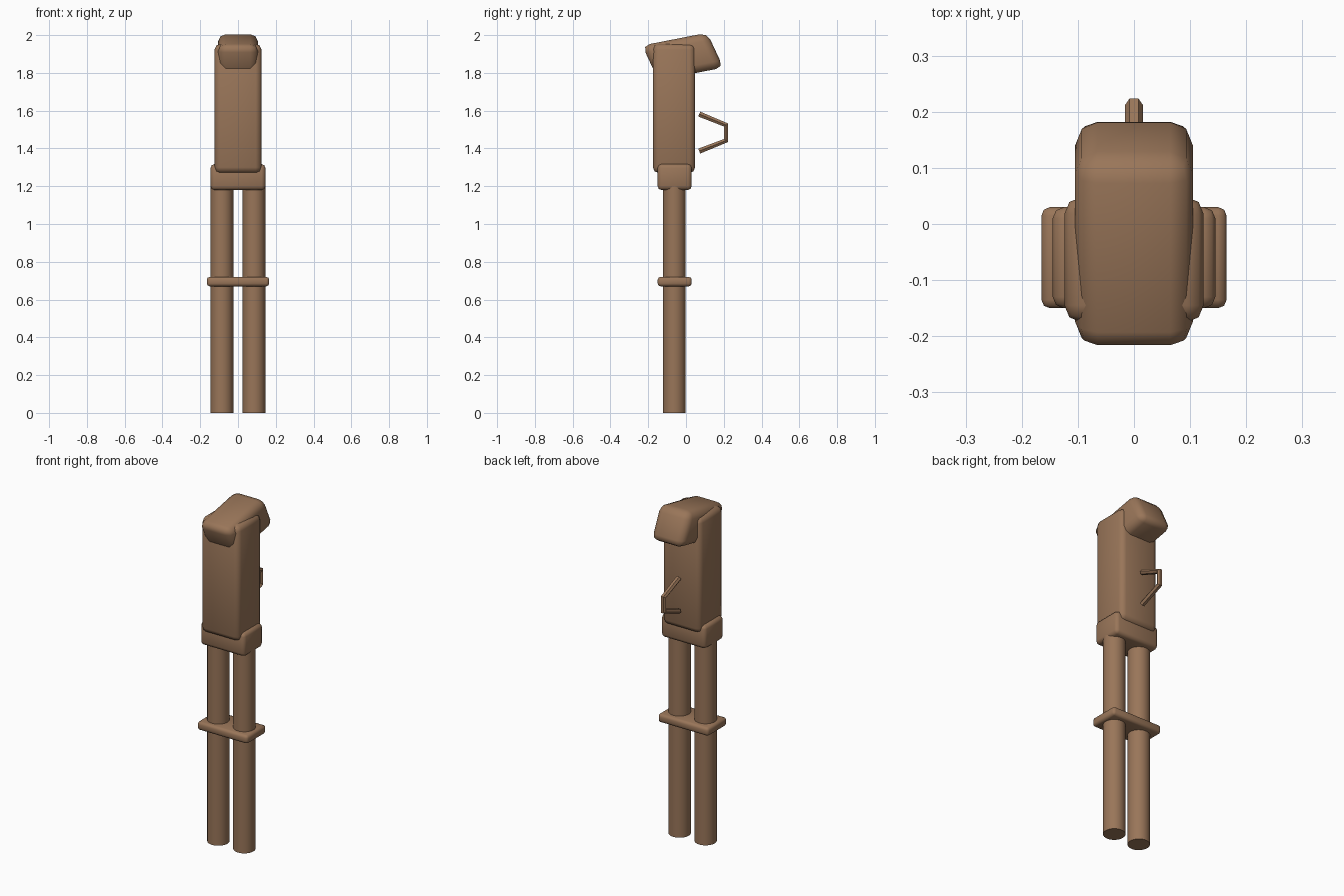
import bpy, bmesh, math
from mathutils import Vector

if "Cube" in bpy.data.objects:
    bpy.data.objects.remove(bpy.data.objects["Cube"])

brown = bpy.data.materials.new("brown")
brown.diffuse_color = (0.32, 0.18, 0.10, 1)
brown.use_nodes = True
brown.node_tree.nodes["Principled BSDF"].inputs["Base Color"].default_value = brown.diffuse_color


def finish(bm, name, bevel=0, segments=2, angle=180):
    """Bevel all edges, turn the mesh into an object and shade it."""
    bmesh.ops.recalc_face_normals(bm, faces=bm.faces[:])
    if bevel:
        bmesh.ops.bevel(bm, geom=bm.edges[:], offset=bevel, segments=segments,
                        profile=0.5, affect='EDGES')
    me = bpy.data.meshes.new(name)
    bm.to_mesh(me)
    bm.free()
    me.materials.append(brown)
    ob = bpy.data.objects.new(name, me)
    bpy.context.collection.objects.link(ob)
    bpy.ops.object.select_all(action='DESELECT')
    ob.select_set(True)
    bpy.context.view_layer.objects.active = ob
    bpy.ops.object.shade_smooth_by_angle(angle=math.radians(angle))
    return ob


def prism(name, half_width, profile, bevel):
    """Extrude a (y, z) profile symmetrically along x."""
    bm = bmesh.new()
    left = [bm.verts.new((-half_width, y, z)) for y, z in profile]
    right = [bm.verts.new((half_width, y, z)) for y, z in profile]
    bm.faces.new(left)
    bm.faces.new(right[::-1])
    n = len(profile)
    for i in range(n):
        j = (i + 1) % n
        bm.faces.new((left[i], right[i], right[j], left[j]))
    return finish(bm, name, bevel)


def block(name, half_width, y0, y1, z0, z1, bevel):
    return prism(name, half_width, [(y0, z0), (y1, z0), (y1, z1), (y0, z1)], bevel)


# Legs
for side, x in (("left", -0.085), ("right", 0.085)):
    bm = bmesh.new()
    bmesh.ops.create_cone(bm, cap_ends=True, segments=32, radius1=0.06,
                          radius2=0.06, depth=1.22)
    bmesh.ops.translate(bm, verts=bm.verts[:], vec=(x, -0.062, 0.61))
    finish(bm, side + "_leg", angle=40)

# Brace, collar, body and slanted cap
block("brace_plate", 0.165, -0.15, 0.03, 0.67, 0.72, 0.015)
block("collar", 0.145, -0.15, 0.03, 1.18, 1.317, 0.02)
block("body", 0.124, -0.175, 0.048, 1.27, 1.953, 0.03)
prism("slanted_cap", 0.105,
      [(-0.232, 1.945), (0.112, 2.012), (0.198, 1.828), (-0.146, 1.761)], 0.04)

# Rear handle: six-sided tube swept along a bent path, rings on the bisectors
path = [Vector((0, y, z)) for y, z in
        ((0.07, 1.582), (0.212, 1.524), (0.212, 1.442), (0.07, 1.386))]
bm = bmesh.new()
rings = []
for i, p in enumerate(path):
    before = (p - path[i - 1]).normalized() if i else Vector()
    after = (path[i + 1] - p).normalized() if i < len(path) - 1 else Vector()
    tangent = (before + after).normalized()
    across = Vector((1, 0, 0))
    out = tangent.cross(across)
    rings.append([bm.verts.new(p + 0.016 * (across * math.cos(a) + out * math.sin(a)))
                  for a in (k * math.pi / 3 for k in range(6))])
for a, b in zip(rings, rings[1:]):
    for k in range(6):
        m = (k + 1) % 6
        bm.faces.new((a[k], a[m], b[m], b[k]))
bm.faces.new(rings[0])
bm.faces.new(rings[-1])
finish(bm, "rear_handle", angle=30)
